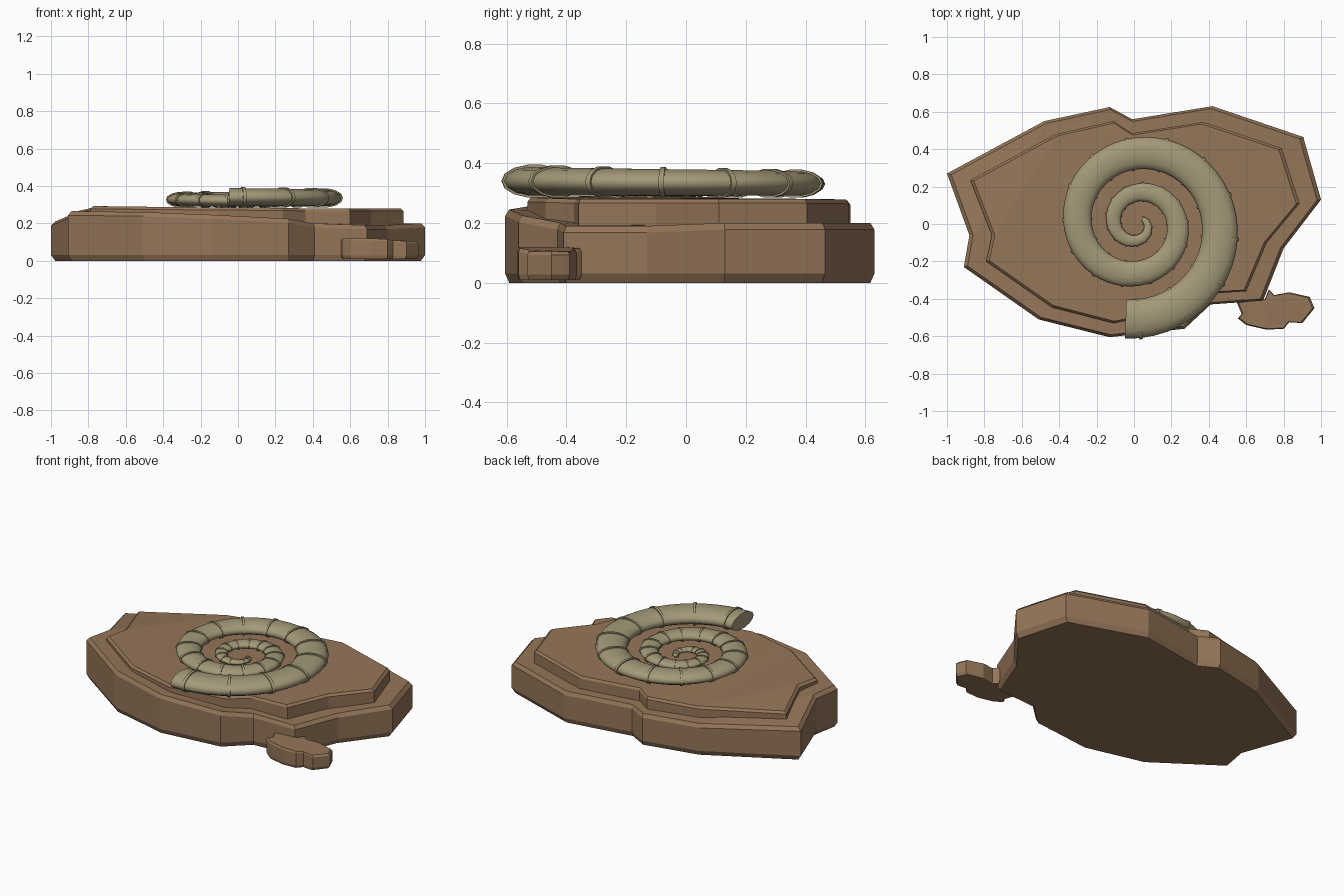
import bpy, bmesh, math

if "Cube" in bpy.data.objects:
    bpy.data.objects.remove(bpy.data.objects["Cube"])


def material(name, color):
    m = bpy.data.materials.new(name)
    m.diffuse_color = (*color, 1)
    m.use_nodes = True
    m.node_tree.nodes["Principled BSDF"].inputs["Base Color"].default_value = m.diffuse_color
    return m


STONE = material("sandstone", (0.30, 0.18, 0.10))
SHELL = material("fossil_shell", (0.37, 0.32, 0.19))


def finish(bm, name, mat):
    bmesh.ops.recalc_face_normals(bm, faces=bm.faces)
    me = bpy.data.meshes.new(name)
    bm.to_mesh(me)
    bm.free()
    me.materials.append(mat)
    ob = bpy.data.objects.new(name, me)
    bpy.context.collection.objects.link(ob)
    return ob


def bridge(bm, a, b, smooth=False):
    n = len(a)
    for i in range(n):
        f = bm.faces.new((a[i], a[(i + 1) % n], b[(i + 1) % n], b[i]))
        f.smooth = smooth


def slab(name, pts, base, bevel, inset):
    """Chamfered slab from (x, y, top z) outline points."""
    bm = bmesh.new()
    cx = sum(p[0] for p in pts) / len(pts)
    cy = sum(p[1] for p in pts) / len(pts)

    def ring(s, zf):
        return [bm.verts.new((cx + (x - cx) * s, cy + (y - cy) * s, zf(z))) for x, y, z in pts]

    rings = [ring(1 - inset, lambda z: base),
             ring(1.0, lambda z: base + bevel * 1.4),
             ring(1.0, lambda z: z - bevel),
             ring(1 - inset, lambda z: z)]
    for a, b in zip(rings, rings[1:]):
        bridge(bm, a, b)
    caps = [bm.faces.new(rings[0]), bm.faces.new(rings[-1])]
    bmesh.ops.triangulate(bm, faces=caps)
    return finish(bm, name, STONE)


# Rock slab: broken outline, higher along the front left
slab("lower_slab", [
    (-1.0, .27, .21), (-.48, .55, .20), (-.13, .625, .20), (-.01, .56, .20),
    (.42, .63, .20), (.905, .465, .20), (1.0, .13, .20), (.80, -.13, .19),
    (.69, -.41, .19), (.41, -.43, .20), (.27, -.56, .225), (-.13, -.605, .245),
    (-.51, -.51, .26), (-.91, -.23, .265), (-.88, -.06, .26)], 0, .022, .022)

# Raised bedding layer with a dipped back-left corner
slab("upper_layer", [
    (-.875, .235, .265), (-.42, .48, .27), (-.11, .55, .275), (-.01, .485, .28),
    (.37, .545, .278), (.79, .405, .28), (.885, .11, .28), (.71, -.10, .28),
    (.60, -.36, .28), (.36, -.375, .28), (.24, -.47, .283), (-.11, -.53, .285),
    (-.44, -.445, .288), (-.79, -.20, .292), (-.76, -.06, .292)], .15, .014, .02)

# Loose chip beside the slab
slab("rock_chip", [
    (.55, -.42, .12), (.70, -.40, .12), (.72, -.35, .115), (.75, -.38, .115),
    (.83, -.365, .11), (.94, -.39, .105), (.965, -.45, .105), (.90, -.53, .105),
    (.83, -.525, .11), (.80, -.56, .115), (.71, -.565, .12), (.60, -.54, .12),
    (.555, -.505, .12), (.575, -.48, .12)], .01, .012, .05)


# Spiral shell: t counts turns inward from the mouth
def centre(t):
    r = .512 - .275 * t + .032 * t * t
    a = math.radians(-97) + t * math.tau
    return .018 + r * math.cos(a), r * math.sin(a)


def radius(t):
    return max(.105 - .038 * t, .012)


def sweep(bm, t0, t1, steps, grow, sides=14):
    prev = None
    for i in range(steps + 1):
        t = t0 + (t1 - t0) * i / steps
        x, y = centre(t)
        x2, y2 = centre(t + .001)
        d = math.hypot(x2 - x, y2 - y)
        nx, ny = (y2 - y) / d, -(x2 - x) / d
        r = radius(t)
        z = .288 + r * .5
        ring = []
        for k in range(sides):
            a = math.tau * k / sides
            u, v = math.cos(a) * (r + grow), math.sin(a) * (r * .47 + grow)
            ring.append(bm.verts.new((x + nx * u, y + ny * u, z + v)))
        if prev:
            bridge(bm, prev, ring, True)
        else:
            bm.faces.new(ring)
        prev = ring
    bm.faces.new(prev)


bm = bmesh.new()
sweep(bm, 0, 2.4, 120, 0)
finish(bm, "spiral_shell", SHELL)

# Growth ribs at even angles along the whorls
bm = bmesh.new()
for i in range(32):
    t = .022 + i * .0735
    x, y = centre(t)
    half = .0075 * (radius(t) / .1) ** .5 / (math.tau * math.hypot(x - .018, y))
    sweep(bm, t - half, t + half, 1, .007 * (radius(t) / .1) ** .5)
finish(bm, "shell_ribs", SHELL)
